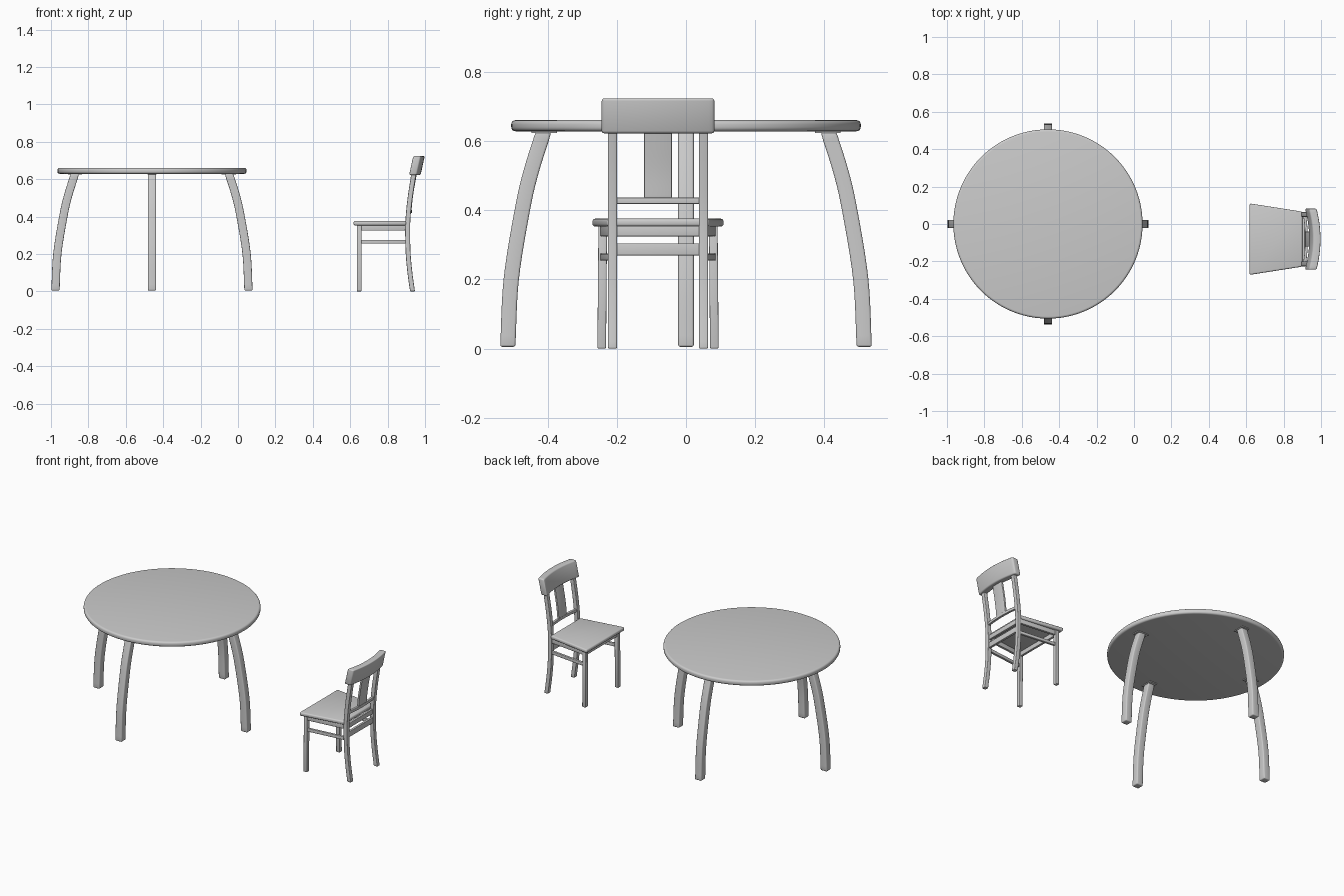
import bpy, bmesh, math
from mathutils import Vector, Matrix

if "Cube" in bpy.data.objects:
    bpy.data.objects.remove(bpy.data.objects["Cube"])

TABLE = Vector((-0.46, 0, 0))
CY = -0.081  # chair centre line


def finish(name, bm, bevel=0.0, segments=3):
    bmesh.ops.recalc_face_normals(bm, faces=bm.faces)
    if bevel:
        sharp = [e for e in bm.edges if len(e.link_faces) == 2 and e.calc_face_angle() > math.radians(40)]
        bmesh.ops.bevel(bm, geom=sharp, offset=bevel, segments=segments, profile=0.5,
                        affect='EDGES', clamp_overlap=True)
    mesh = bpy.data.meshes.new(name)
    bm.to_mesh(mesh)
    bm.free()
    ob = bpy.data.objects.new(name, mesh)
    bpy.context.collection.objects.link(ob)
    bpy.ops.object.select_all(action='DESELECT')
    ob.select_set(True)
    bpy.context.view_layer.objects.active = ob
    bpy.ops.object.shade_smooth_by_angle(angle=math.radians(35))
    return ob


def smooth_path(points, steps=6):
    p = [Vector(q) for q in points]
    p = [2 * p[0] - p[1]] + p + [2 * p[-1] - p[-2]]
    out = []
    for a, b, c, d in zip(p, p[1:], p[2:], p[3:]):
        for i in range(steps):
            t = i / steps
            out.append(0.5 * (2 * b + (c - a) * t + (2 * a - 5 * b + 4 * c - d) * t * t
                              + (3 * b - a - 3 * c + d) * t ** 3))
    return out + [p[-2]]


def bar(name, path, side, width, depth, bevel=0.004):
    """Rectangular section swept along a path; width lies along side."""
    path = [Vector(p) for p in path]
    side = Vector(side).normalized()
    bm = bmesh.new()
    rings = []
    for i, p in enumerate(path):
        tangent = path[min(i + 1, len(path) - 1)] - path[max(i - 1, 0)]
        if i == 0 or i == len(path) - 1:  # keep feet and ends square to the frame
            axis = max(range(3), key=lambda k: abs(tangent[k]))
            tangent = Vector([1.0 if k == axis else 0.0 for k in range(3)])
        normal = tangent.cross(side).normalized()
        rings.append([bm.verts.new(p + side * sx * width / 2 + normal * sy * depth / 2)
                      for sx, sy in ((-1, -1), (1, -1), (1, 1), (-1, 1))])
    for a, b in zip(rings, rings[1:]):
        for k in range(4):
            bm.faces.new((a[k], a[(k + 1) % 4], b[(k + 1) % 4], b[k]))
    bm.faces.new(rings[0])
    bm.faces.new(rings[-1])
    return finish(name, bm, bevel)


# Round table top
bm = bmesh.new()
bmesh.ops.create_cone(bm, cap_ends=True, segments=96, radius1=0.506, radius2=0.506, depth=0.032,
                      matrix=Matrix.Translation(TABLE + Vector((0, 0, 0.645))))
finish("table_top", bm, 0.012, 4)

# Bowed table legs with mounting plates
leg_path = smooth_path([(0.516, 0, 0.005), (0.506, 0, 0.2), (0.474, 0, 0.4),
                        (0.449, 0, 0.51), (0.412, 0, 0.628)])
leg = bar("table_leg", leg_path, (0, 1, 0), 0.045, 0.044, 0.006)
plate = bar("leg_plate", [(0.373, 0, 0.628), (0.448, 0, 0.628)], (0, 1, 0), 0.05, 0.008, 0.001)
for k in range(4):
    for part in (leg, plate):
        ob = part if k == 0 else part.copy()
        if k:
            bpy.context.collection.objects.link(ob)
        ob.location = TABLE
        ob.rotation_euler.z = k * math.pi / 2

# Tapered chair seat
bm = bmesh.new()
outline = [(0.618, -0.191), (0.9, -0.147), (0.9, 0.147), (0.618, 0.191)]
face = bm.faces.new([bm.verts.new((x, CY + y, 0.353)) for x, y in outline])
ext = bmesh.ops.extrude_face_region(bm, geom=[face])
bmesh.ops.translate(bm, vec=(0, 0, 0.023),
                    verts=[v for v in ext["geom"] if isinstance(v, bmesh.types.BMVert)])
finish("seat", bm, 0.008)

# Legs, posts and side rails, mirrored left and right
post_path = smooth_path([(0.933, 0, 0), (0.918, 0, 0.11), (0.909, 0, 0.22), (0.908, 0, 0.37),
                         (0.92, 0, 0.5), (0.943, 0, 0.65)])
for label, s in (("left", 1), ("right", -1)):
    bar(f"front_leg_{label}", [(0.648, CY + s * 0.163, 0), (0.648, CY + s * 0.160, 0.356)],
        (1, 0, 0), 0.025, 0.025)
    bar(f"back_post_{label}", [p + Vector((0, CY + s * 0.132, 0)) for p in post_path],
        (0, 1, 0), 0.026, 0.026)
    for part, z, h in (("apron", 0.34, 0.03), ("stretcher", 0.265, 0.02)):
        bar(f"side_{part}_{label}", [(0.645, CY + s * 0.161, z), (0.908, CY + s * 0.132, z)],
            (0, 0, 1), h, 0.015, 0.002)

# Cross rails
for name, x, z, h, half in (("front_apron", 0.648, 0.34, 0.03, 0.158),
                            ("back_apron", 0.906, 0.34, 0.03, 0.13),
                            ("back_stretcher", 0.909, 0.287, 0.035, 0.13)):
    bar(name, [(x, CY - half, z), (x, CY + half, z)], (0, 0, 1), h, 0.015, 0.002)


# Curved back rails
def bowed(x, z, half, sag):
    return [(x + sag * (1 - (i / 8) ** 2), CY + half * i / 8, z) for i in range(-8, 9)]


bar("lower_back_rail", bowed(0.912, 0.428, 0.13, 0.01), (0, 0, 1), 0.018, 0.015, 0.002)
top = bar("top_back_rail", bowed(0.945, 0.6735, 0.163, 0.022), (0, 0, 1), 0.101, 0.041, 0.007)
for v in top.data.vertices:  # lean the rail backwards
    v.co.x += (v.co.z - 0.6735) * 0.22

# Back splat
bar("back_splat", smooth_path([(0.921, CY, 0.43), (0.931, CY, 0.52), (0.952, CY, 0.64)]),
    (0, 1, 0), 0.08, 0.012, 0.002)
